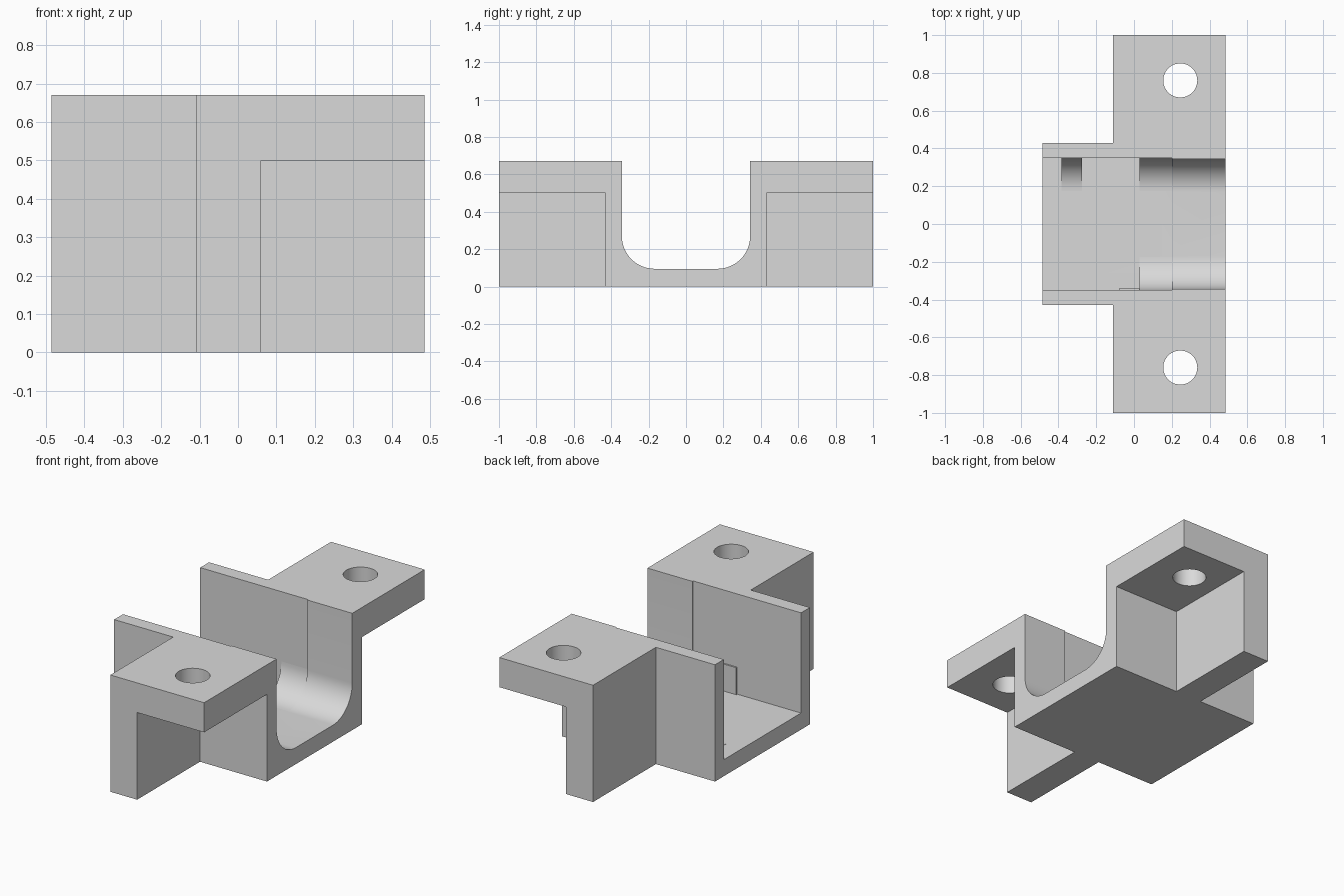
import bpy, bmesh, math
from mathutils import Vector

cube = bpy.data.objects.get("Cube")
if cube:
    bpy.data.objects.remove(cube, do_unlink=True)

GREY = (0.7, 0.7, 0.7, 1.0)
mat = bpy.data.materials.new("plain grey")
mat.use_nodes = True
mat.diffuse_color = GREY
mat.node_tree.nodes["Principled BSDF"].inputs["Base Color"].default_value = GREY

HEIGHT, FLOOR, END = 0.67, 0.095, 0.485
WALL_OUT, WALL_IN, RADIUS = 0.43, 0.35, 0.175
ARM_BACK, LEG_FRONT = -0.11, 0.06


def prism(name, points, axis, lo, hi):
    """Extrude a 2D outline along x (outline in y, z) or z (outline in x, y)."""
    bm = bmesh.new()
    place = (lambda a, b: (lo, a, b)) if axis == "x" else (lambda a, b: (a, b, lo))
    face = bm.faces.new([bm.verts.new(place(a, b)) for a, b in points])
    step = Vector((hi - lo, 0, 0)) if axis == "x" else Vector((0, 0, hi - lo))
    extruded = bmesh.ops.extrude_face_region(bm, geom=[face])["geom"]
    bmesh.ops.translate(bm, vec=step, verts=[v for v in extruded if isinstance(v, bmesh.types.BMVert)])
    bmesh.ops.recalc_face_normals(bm, faces=bm.faces)
    mesh = bpy.data.meshes.new(name)
    bm.to_mesh(mesh)
    bm.free()
    mesh.materials.append(mat)
    obj = bpy.data.objects.new(name, mesh)
    bpy.context.collection.objects.link(obj)
    return obj


def rect(a0, a1, b0, b1):
    return [(a0, b0), (a1, b0), (a1, b1), (a0, b1)]


def arc(side, wall, n=16):
    """Rounded corner from the wall down to the floor."""
    angles = [math.pi / 2 * i / n for i in range(n + 1)]
    return [(side * (wall - RADIUS + RADIUS * math.cos(t)),
             FLOOR + RADIUS - RADIUS * math.sin(t)) for t in angles]


def activate(obj):
    bpy.ops.object.select_all(action="DESELECT")
    obj.select_set(True)
    bpy.context.view_layer.objects.active = obj


def cut(obj, cutter):
    cutter.hide_render = True
    mod = obj.modifiers.new("cut", "BOOLEAN")
    mod.operation, mod.solver, mod.object = "DIFFERENCE", "EXACT", cutter
    activate(obj)
    bpy.ops.object.modifier_apply(modifier=mod.name)
    bpy.data.objects.remove(cutter, do_unlink=True)


# Bracket body: T-shaped block, seen from above
half = [(END, 1), (ARM_BACK, 1), (ARM_BACK, WALL_OUT), (-END, WALL_OUT)]
body = prism("bracket_body", half + [(x, -y) for x, y in reversed(half)], "z", 0, HEIGHT)

# Square channel, then the slightly narrower rounded channel at the open end
cut(body, prism("square_channel", rect(-WALL_IN, WALL_IN, FLOOR, 1), "x", -0.6, 0.2))
inner = 0.343
left = arc(-1, inner)
round_profile = [(-inner, 1)] + left + arc(1, inner)[::-1] + [(inner, 1)]
cut(body, prism("round_channel", round_profile, "x", 0.1, 0.6))

# Space under each mounting flange, and its bolt hole
for side in (-1, 1):
    lo, hi = sorted((side * WALL_OUT, side * 1.2))
    cut(body, prism("flange_space", rect(LEG_FRONT, 0.7, lo, hi), "z", -0.2, 0.5))
    circle = [(0.245 + 0.09 * math.cos(t), side * 0.76 + 0.09 * math.sin(t))
              for t in (math.tau * i / 48 for i in range(48))]
    cut(body, prism("bolt_hole", circle, "z", 0.3, 0.9))

# Corner fillets continuing the rounded channel, plus one short rib
parts = [body]
for name, side, lo, hi in (("front_fillet", -1, 0.03, 0.2),
                           ("back_fillet", 1, 0.03, 0.2),
                           ("back_rib", 1, -0.385, -0.275)):
    parts.append(prism(name, [(side * WALL_IN, FLOOR)] + arc(side, WALL_IN), "x", lo, hi))

# Thin ledge on the front wall
prism("front_ledge", rect(-WALL_IN, -0.341, FLOOR, 0.25), "x", -0.08, 0.03)

for part in parts:
    activate(part)
    bpy.ops.object.shade_smooth_by_angle(angle=math.radians(30))
